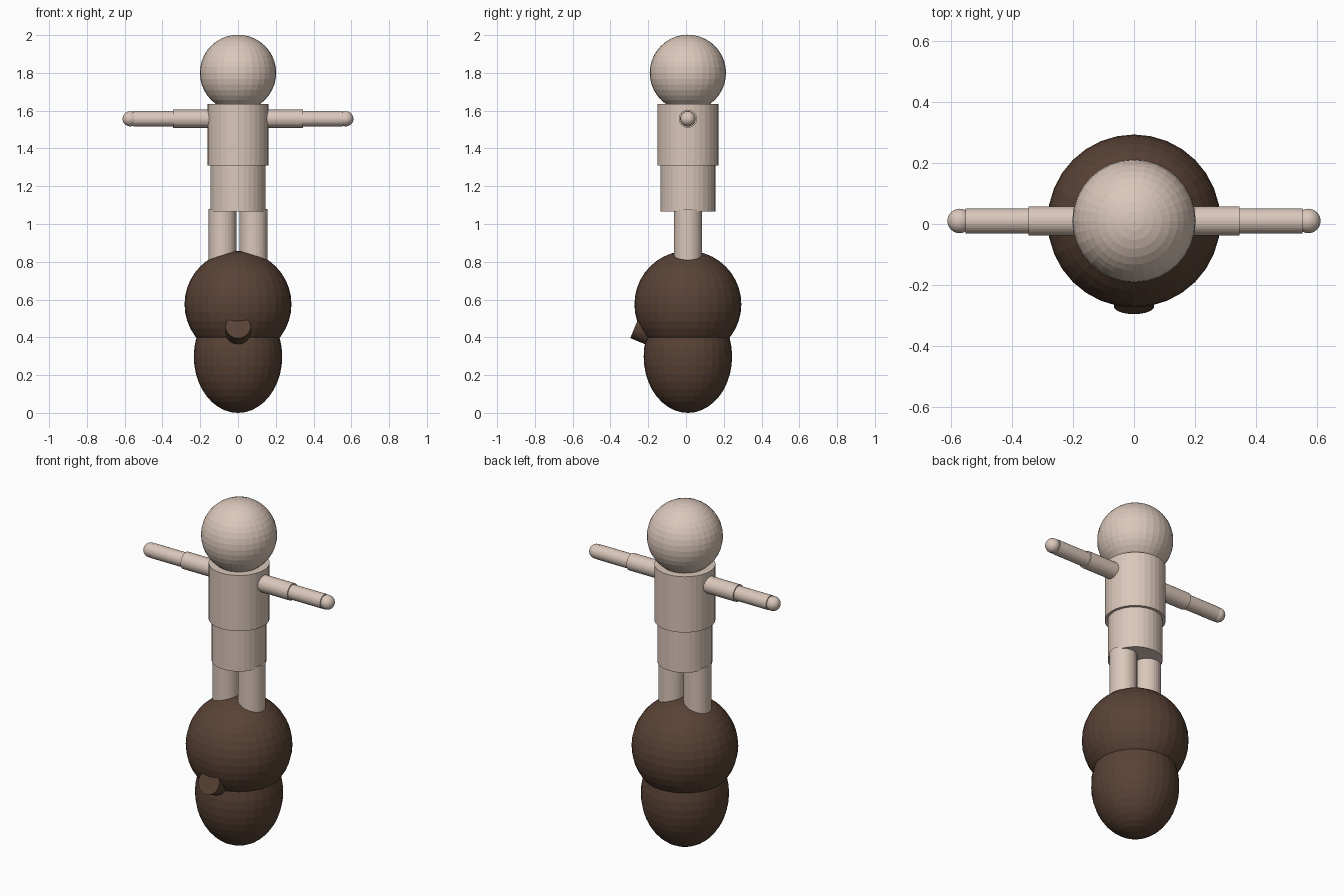
import bpy
from math import pi
from mathutils import Vector

if "Cube" in bpy.data.objects:
    bpy.data.objects.remove(bpy.data.objects["Cube"])

CY = 0.01  # depth centre shared by the stacked parts


def material(name, rgb):
    m = bpy.data.materials.new(name)
    m.diffuse_color = (*rgb, 1)
    m.use_nodes = True
    m.node_tree.nodes["Principled BSDF"].inputs["Base Color"].default_value = m.diffuse_color
    return m


pale = material("pale", (0.70, 0.57, 0.49))
brown = material("brown", (0.10, 0.055, 0.036))


def finish(name, mat):
    ob = bpy.context.object
    ob.name = name
    ob.data.materials.append(mat)
    return ob


def ball(name, loc, radius, mat, height=None, segs=32, rings=20):
    bpy.ops.mesh.primitive_uv_sphere_add(segments=segs, ring_count=rings, radius=1, location=loc)
    ob = finish(name, mat)
    ob.scale = (radius, radius, height or radius)
    return ob


def rod(name, start, end, radius, mat, sides=32):
    a, b = Vector(start), Vector(end)
    bpy.ops.mesh.primitive_cylinder_add(vertices=sides, radius=radius, depth=(b - a).length,
                                        location=(a + b) / 2)
    ob = finish(name, mat)
    ob.rotation_euler = (b - a).to_track_quat('Z', 'Y').to_euler()
    return ob


# Head, chest and hips
ball("head", (0, CY, 1.80), 0.202, pale)
rod("chest", (0, CY, 1.31), (0, CY, 1.636), 0.162, pale)
rod("hips", (0, CY, 1.067), (0, CY, 1.32), 0.146, pale)

# Arms, hands and legs on both sides
for side, s in (("left", 1), ("right", -1)):
    rod(side + "_upper_arm", (s * 0.10, CY, 1.557), (s * 0.345, CY, 1.557), 0.048, pale)
    rod(side + "_forearm", (s * 0.33, CY, 1.557), (s * 0.552, CY, 1.557), 0.041, pale)
    ball(side + "_hand", (s * 0.571, CY, 1.557), 0.040, pale)
    rod(side + "_leg", (s * 0.082, CY, 0.70), (s * 0.082, CY, 1.08), 0.074, pale)

# Round brown mount with an egg-shaped base
ball("upper_body", (0, CY, 0.575), 0.283, brown)
ball("lower_body", (0, CY, 0.298), 0.234, brown, height=0.298)

# Stubby snout pointing forward and slightly up
face = Vector((0, -0.270, 0.457))
rod("snout", face, face + Vector((0, 0.925, -0.38)) * 0.2, 0.066, brown)
